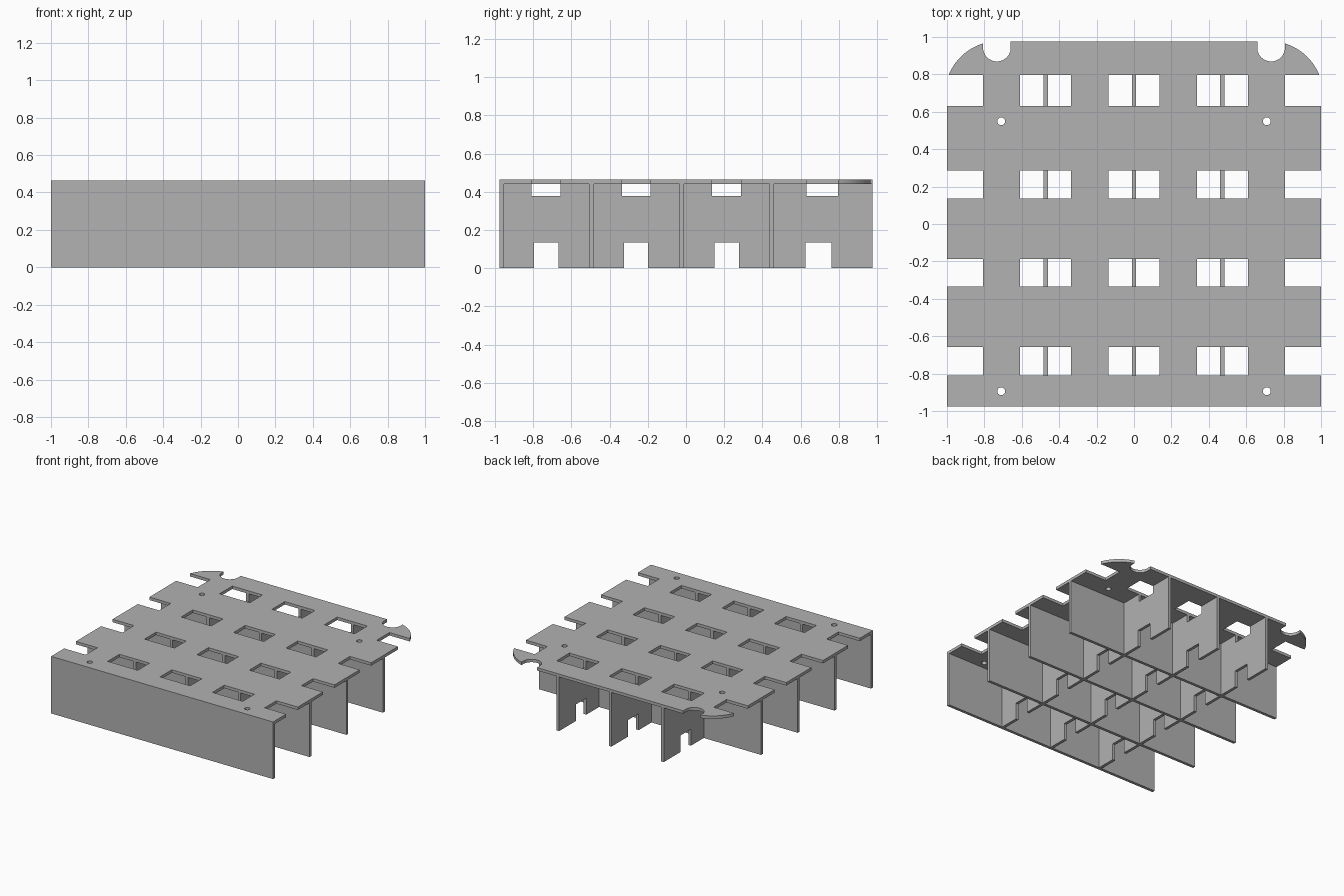
import bpy, bmesh
from math import sin, cos, radians
from mathutils import Matrix, Vector

cube = bpy.data.objects.get("Cube")
if cube:
    bpy.data.objects.remove(cube, do_unlink=True)

grey = bpy.data.materials.new("plain_grey")
grey.use_nodes = True
colour = (0.445, 0.445, 0.445, 1)
grey.diffuse_color = colour
grey.node_tree.nodes["Principled BSDF"].inputs["Base Color"].default_value = colour

HALF_Y, TOP, SHEET = 0.977, 0.465, 0.024
UNDER = TOP - SHEET
ROWS = [(-0.809, -0.658), (-0.335, -0.186), (0.137, 0.287), (0.632, 0.796)]
FEET = [(-0.795, -0.667), (-0.324, -0.198), (0.15, 0.278), (0.626, 0.762)]


def arc(cx, cy, r, start, end, n):
    angles = [radians(start + (end - start) * i / n) for i in range(n + 1)]
    return [(cx + r * cos(a), cy + r * sin(a)) for a in angles]


def rectangle(x0, x1, y0, y1):
    return [(x0, y0), (x1, y0), (x1, y1), (x0, y1)]


def sheet(name, loops, matrix):
    """Flat sheet cut from an outline and its holes, centred on its plane."""
    curve = bpy.data.curves.new(name, "CURVE")
    curve.dimensions = "2D"
    curve.fill_mode = "BOTH"
    curve.extrude = SHEET / 2
    for loop in loops:
        spline = curve.splines.new("POLY")
        spline.points.add(len(loop) - 1)
        for point, (x, y) in zip(spline.points, loop):
            point.co = (x, y, 0, 1)
        spline.use_cyclic_u = True
    temp = bpy.data.objects.new(name + "_outline", curve)
    bpy.context.collection.objects.link(temp)
    bpy.context.view_layer.update()
    mesh = bpy.data.meshes.new_from_object(
        temp.evaluated_get(bpy.context.evaluated_depsgraph_get()))
    bpy.data.objects.remove(temp, do_unlink=True)
    bm = bmesh.new()
    bm.from_mesh(mesh)
    bmesh.ops.remove_doubles(bm, verts=bm.verts, dist=0.0005)
    bmesh.ops.transform(bm, matrix=matrix, verts=bm.verts)
    bmesh.ops.recalc_face_normals(bm, faces=bm.faces)
    for face in bm.faces:
        face.smooth = False
    bm.to_mesh(mesh)
    bm.free()
    mesh.name = name
    mesh.materials.clear()
    mesh.materials.append(grey)
    obj = bpy.data.objects.new(name, mesh)
    bpy.context.collection.objects.link(obj)
    return obj


# Top plate: notched sides, rounded rear ears and round rear slots
side = [(1, -HALF_Y)]
for y0, y1 in ROWS:
    side += [(1, y0), (0.807, y0), (0.807, y1), (1, y1)]
side.pop()
side += arc(0.722, 0.688, 0.29, 22, 73, 16)
side += arc(0.733, 0.943, 0.074, 0, -180, 24)
side.append((0.659, HALF_Y))
loops = [side + [(-x, y) for x, y in reversed(side)]]
# Window grid and screw holes
for y0, y1 in ROWS:
    for x in (-0.4725, 0, 0.4725):
        loops.append(rectangle(x - 0.136, x + 0.136, y0, y1))
for x in (-0.71, 0.71):
    for y in (-0.894, 0.549):
        loops.append(arc(x, y, 0.021, 0, 345, 23))
sheet("top_plate", loops, Matrix.Translation((0, 0, TOP - SHEET / 2)))

# Lengthwise walls with notches above and below
outline = [(-HALF_Y, 0)]
for y0, y1 in FEET:
    outline += [(y0, 0), (y0, 0.135), (y1, 0.135), (y1, 0)]
outline += [(HALF_Y, 0), (HALF_Y, UNDER)]
for y0, y1 in reversed(ROWS):
    outline += [(y1, UNDER), (y1, 0.378), (y0, 0.378), (y0, UNDER)]
outline.append((-HALF_Y, UNDER))
along_y = Matrix(((0, 0, 1, 0), (1, 0, 0, 0), (0, 1, 0, 0), (0, 0, 0, 1)))
for name, x in (("right", -0.472), ("middle", 0), ("left", 0.472)):
    sheet(name + "_lengthwise_wall", [outline], Matrix.Translation((x, 0, 0)) @ along_y)

# Plain cross walls
along_x = Matrix.Rotation(radians(90), 4, "X")
for i, y in enumerate((-0.965, -0.495, -0.022, 0.45)):
    sheet(f"cross_wall_{i + 1}", [rectangle(-1, 1, 0, UNDER)],
          Matrix.Translation((0, y, 0)) @ along_x)
